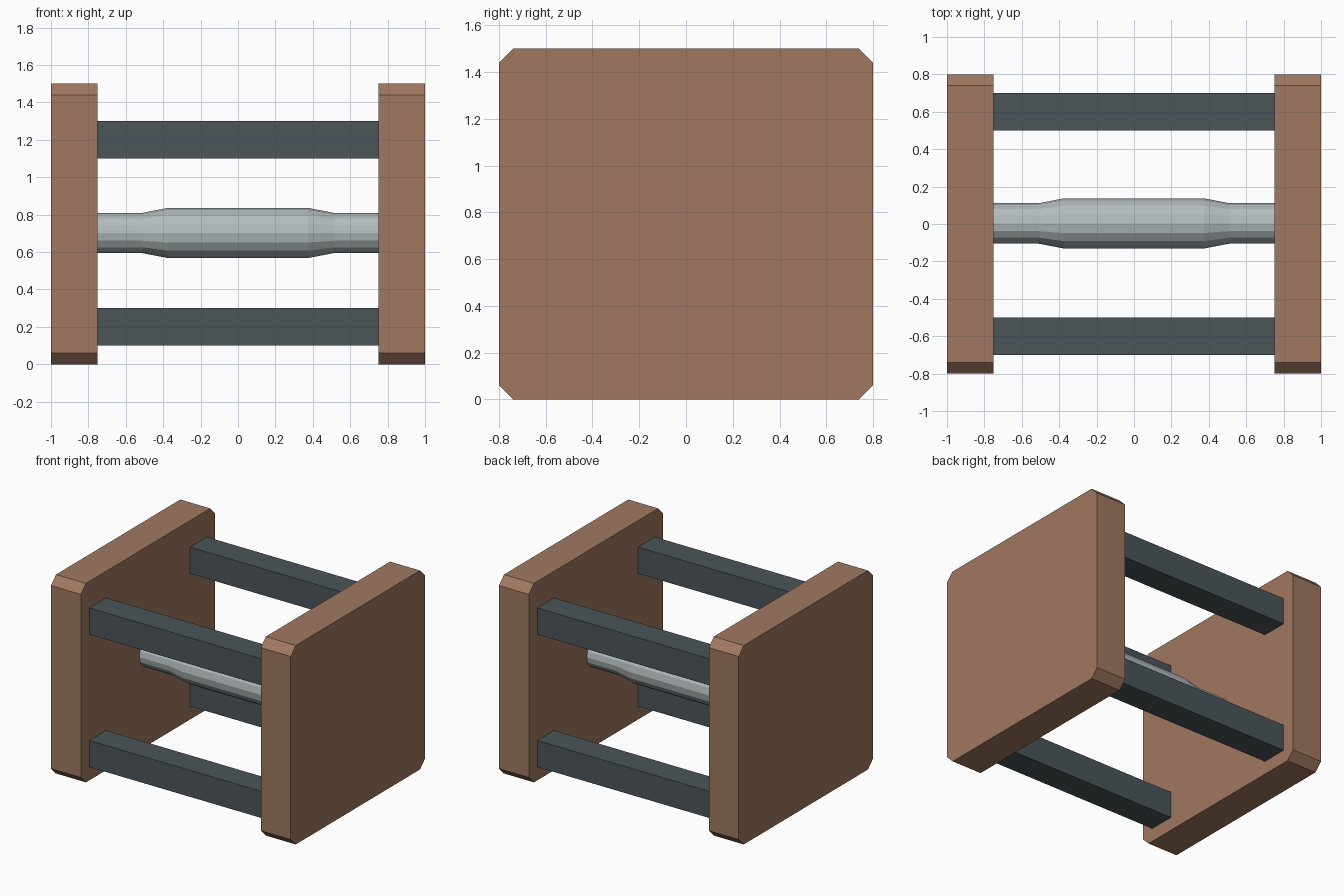
import bpy, bmesh
from math import sin, cos, pi

if "Cube" in bpy.data.objects:
    bpy.data.objects.remove(bpy.data.objects["Cube"])


def material(name, rgb):
    m = bpy.data.materials.new(name)
    m.diffuse_color = (*rgb, 1)
    m.use_nodes = True
    m.node_tree.nodes["Principled BSDF"].inputs["Base Color"].default_value = m.diffuse_color
    return m


def loft(name, rings, mat):
    """Skin equal-length rings of points and cap both ends."""
    bm = bmesh.new()
    loops = [[bm.verts.new(p) for p in ring] for ring in rings]
    n = len(loops[0])
    for a, b in zip(loops, loops[1:]):
        for i in range(n):
            j = (i + 1) % n
            bm.faces.new((a[i], a[j], b[j], b[i]))
    bm.faces.new(loops[0])
    bm.faces.new(loops[-1])
    bmesh.ops.recalc_face_normals(bm, faces=bm.faces)
    mesh = bpy.data.meshes.new(name)
    bm.to_mesh(mesh)
    bm.free()
    mesh.materials.append(mat)
    obj = bpy.data.objects.new(name, mesh)
    bpy.context.collection.objects.link(obj)
    return obj


def prism(name, profile, x0, x1, mat):
    return loft(name, [[(x, y, z) for y, z in profile] for x in (x0, x1)], mat)


wood = material("brown", (0.35, 0.19, 0.12))
dark = material("dark_slate", (0.07, 0.09, 0.10))
steel = material("steel", (0.45, 0.50, 0.51))

# End plates: square panels with clipped corners
c = 0.06
plate = [(-0.8, c), (-0.8 + c, 0), (0.8 - c, 0), (0.8, c),
         (0.8, 1.5 - c), (0.8 - c, 1.5), (-0.8 + c, 1.5), (-0.8, 1.5 - c)]
prism("left_end_plate", plate, -1.0, -0.75, wood)
prism("right_end_plate", plate, 0.75, 1.0, wood)

# Four square connecting bars
h = 0.1
for side, y in (("front", -0.6), ("back", 0.6)):
    for level, z in (("lower", 0.2), ("upper", 1.2)):
        square = [(y - h, z - h), (y + h, z - h), (y + h, z + h), (y - h, z + h)]
        prism(f"{side}_{level}_bar", square, -0.75, 0.75, dark)

# Central 16-sided shaft, thicker in the middle
stations = [(-0.75, 0.108), (-0.51, 0.108), (-0.375, 0.134),
            (0.375, 0.134), (0.51, 0.108), (0.75, 0.108)]
angles = [2 * pi * i / 16 for i in range(16)]
loft("central_shaft",
     [[(x, 0.003 + r * cos(a), 0.702 + r * sin(a)) for a in angles] for x, r in stations],
     steel)
